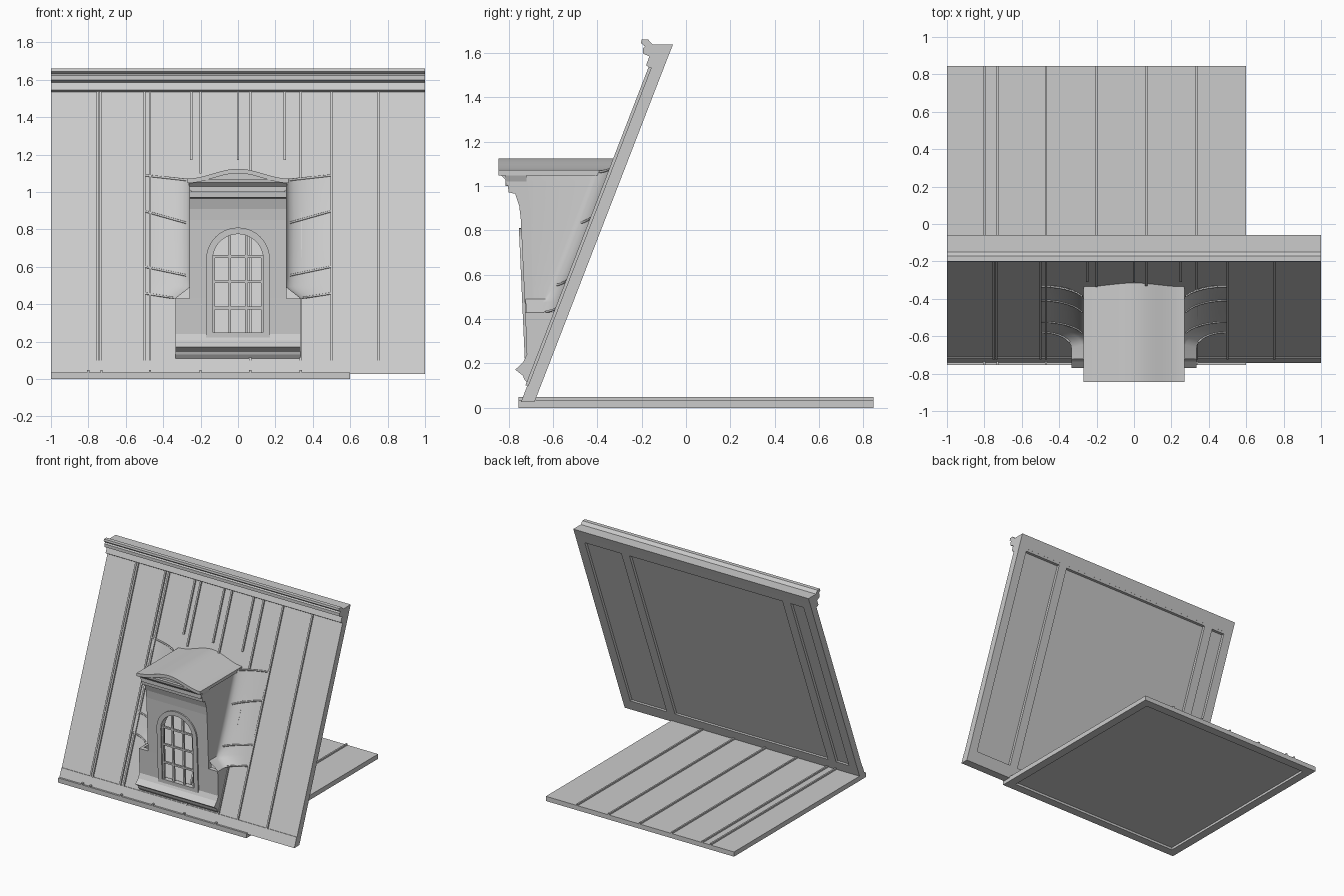
import bpy, bmesh, math

if "Cube" in bpy.data.objects:
    bpy.data.objects.remove(bpy.data.objects["Cube"])

SLOPE = 0.387


def back_y(z):            # rear plane of the leaning roof
    return -0.683 + SLOPE * (z - 0.027)


def roof_y(z):            # front plane of the leaning roof
    return back_y(z) - 0.057


def finish(name, bm, smooth=False):
    bmesh.ops.recalc_face_normals(bm, faces=bm.faces)
    me = bpy.data.meshes.new(name)
    bm.to_mesh(me)
    bm.free()
    ob = bpy.data.objects.new(name, me)
    bpy.context.collection.objects.link(ob)
    if smooth:
        bpy.ops.object.select_all(action='DESELECT')
        ob.select_set(True)
        bpy.context.view_layer.objects.active = ob
        bpy.ops.object.shade_smooth_by_angle(angle=math.radians(35))
    return ob


def prism(name, pts, lo, hi, axis='x', shear=0.0, smooth=False):
    """Extrude a 2D outline along x (y,z outline) or along y (x,z outline)."""
    bm = bmesh.new()

    def put(p, t):
        return (t, p[0], p[1]) if axis == 'x' else (p[0], t - shear * (p[1] - 0.24), p[1])
    a = [bm.verts.new(put(p, lo)) for p in pts]
    b = [bm.verts.new(put(p, hi)) for p in pts]
    bm.faces.new(a)
    bm.faces.new(b)
    for i in range(len(pts)):
        j = (i + 1) % len(pts)
        bm.faces.new((a[i], a[j], b[j], b[i]))
    return finish(name, bm, smooth)


def boxes(name, specs, place):
    """Boxes given as x0,x1, a0,a1 (along the panel), h0,h1 (outward height)."""
    bm = bmesh.new()
    for x0, x1, a0, a1, h0, h1 in specs:
        ring = [[bm.verts.new(place(x, a, h)) for x, a in
                 ((x0, a0), (x1, a0), (x1, a1), (x0, a1))] for h in (h0, h1)]
        bm.faces.new(ring[0])
        bm.faces.new(ring[1])
        for i in range(4):
            j = (i + 1) % 4
            bm.faces.new((ring[0][i], ring[0][j], ring[1][j], ring[1][i]))
    return finish(name, bm)


def mirror_x(ob):
    ob.modifiers.new("mirror", 'MIRROR').use_axis = (True, False, False)


def flat(x, a, h):
    return (x, a, h)


def lean(x, a, h):
    return (x, back_y(a) - h, a)


# Flat roof panel: skin, underside rim, standing seams
boxes("flat_panel_skin", [(-1, 0.6, -0.755, 0.845, 0.018, 0.036)], flat)
boxes("flat_panel_rim", [(-1, 0.6, -0.755, -0.69, 0, 0.018), (-1, 0.6, 0.78, 0.845, 0, 0.018),
                         (-1, -0.935, -0.69, 0.78, 0, 0.018), (0.535, 0.6, -0.69, 0.78, 0, 0.018)], flat)
boxes("flat_panel_seams", [(x - .006, x + .006, -0.755, 0.845, 0.036, 0.048)
                           for x in (-0.8, -0.73, -0.47, -0.2, 0.065, 0.335)], flat)

# Leaning roof panel: skin, back frame, standing seams, foot strip
boxes("lean_panel_skin", [(-1, 1, 0.027, 1.638, 0.022, 0.057)], lean)
boxes("lean_panel_frame", [(-1, 1, 0.027, 0.11, 0, 0.022), (-1, 1, 1.55, 1.638, 0, 0.022)] +
      [(a, b, 0.11, 1.55, 0, 0.022) for a, b in
       ((-1, -0.93), (-0.82, -0.75), (0.55, 0.62), (0.93, 1))], lean)
seams = [(x, 0.1) for x in (-0.75, -0.735, -0.5, -0.47, 0.335, 0.5, 0.75)]
seams += [(x, 1.17) for x in (-0.25, 0, 0.25)] + [(-0.2, 1.1), (0.065, 1.1)]
boxes("lean_panel_seams", [(x - .006, x + .006, z, 1.55, 0.057, 0.07) for x, z in seams], lean)
boxes("seam_behind_window", [(0.059, 0.071, 0.1, 1.1, 0.057, 0.07)], lean)
boxes("foot_strip", [(-1, 1, 0.027, 0.1, 0.057, 0.061)], lean)

# Ridge cornice
prism("ridge_cornice", [(-.165, 1.535), (-.18, 1.545), (-.165, 1.585), (-.195, 1.598),
                        (-.195, 1.622), (-.185, 1.63), (-.203, 1.645), (-.2, 1.66),
                        (-.17, 1.66), (-.15, 1.638), (-.059, 1.638), (-.10, 1.535)], -1, 1)


# Window outline
def arch(r, z0, zs, n=20):
    return [(-r, z0), (r, z0)] + [(r * math.cos(math.pi * i / n), zs + r * math.sin(math.pi * i / n))
                                  for i in range(n + 1)]


cutter = prism("window_cutter", arch(0.135, 0.25, 0.64), -1.0, -0.5, 'y')
cutter.hide_render = True
cutter.hide_viewport = False
cutter.display_type = 'WIRE'


def cut(ob):
    m = ob.modifiers.new("window_hole", 'BOOLEAN')
    m.operation = 'DIFFERENCE'
    m.object = cutter
    m.solver = 'EXACT'


# Dormer front walls, with the sill and the moulded head in their profiles
cut(prism("dormer_lower_wall", [(-.69, .11), (-.715, .11), (-.73, .13), (-.735, .145), (-.77, .172),
                                (-.735, .205), (-.718, .24), (-.725, .43), (-.69, .43)], -.335, .335))
cut(prism("dormer_upper_wall", [(-.69, .43), (-.725, .43), (-.738, .7), (-.745, .85), (-.752, .91),
                                (-.77, .965), (-.80, .972), (-.803, 1.0), (-.815, 1.03),
                                (-.835, 1.05), (-.838, 1.068), (-.72, 1.068), (-.70, .9)], -.258, .258))
cut(prism("window_frame", arch(0.17, 0.19, 0.64), -0.728, -0.695, 'y', 0.045))


# Window bars
def bar(name, x0, x1, z0, z1):
    prism(name, [(x0, z0), (x1, z0), (x1, z1), (x0, z1)], -0.718, -0.703, 'y', 0.045)


for x in (-0.045, 0.045):
    bar("window_upright", x - .007, x + .007, 0.25, 0.768)
for z in (0.38, 0.52, 0.655):
    bar("window_crossbar", -0.135, 0.135, z - .007, z + .007)
for s in (-1, 1):
    bar("window_sash_side", min(s * .122, s * .136), max(s * .122, s * .136), 0.25, 0.65)

# Curved dormer roof and the pediment under it
xs = [-0.27 + 0.54 * i / 24 for i in range(25)]


def bow(x):
    return 1.072 + 0.026 * (math.cos(math.pi * x / 0.27) + 1)


prism("dormer_roof", [(x, bow(x)) for x in xs] + [(x, bow(x) - .024) for x in reversed(xs)],
      -0.845, -0.31, 'y', smooth=True)
prism("pediment", [(x, bow(x) - .02) for x in xs] + [(.25, 1.0), (-.25, 1.0)], -0.815, -0.72, 'y')


# Flared cheeks sweeping from the dormer sides onto the roof
def cheek_row(z):
    f = min(max((z - 0.43) / 0.06, 0), 1)
    xi = 0.335 - 0.077 * f
    rise = 0.025 + 0.045 * math.sin(math.pi * (z - 0.43) / 0.64)
    yf = -0.71 - 0.055 * (z - 0.24)
    yb = max(yf + 0.02, roof_y(z) - 0.08)
    ye = roof_y(z + rise) - 0.004
    row = [(xi, yf, z)]
    for k in range(9):
        t = math.pi / 2 * k / 8
        c = 1 - math.cos(t)
        row.append((xi + (0.495 - xi) * c, yb + (ye - yb) * math.sin(t), z + rise * c))
    return row


bm = bmesh.new()
levels = [0.43, 0.445, 0.46, 0.475, 0.49] + [0.49 + 0.58 * i / 12 for i in range(1, 13)]
rows = [[bm.verts.new(p) for p in cheek_row(z)] for z in levels]
for r, q in zip(rows, rows[1:]):
    for i in range(len(r) - 1):
        bm.faces.new((r[i], r[i + 1], q[i + 1], q[i]))
mirror_x(finish("dormer_cheeks", bm, True))

# Straight sides of the wide dormer foot
side = prism("dormer_foot_sides", [(-.71, .11), (-.72, .43), (roof_y(.43) + .01, .43),
                                   (roof_y(.11) + .01, .11)], 0.315, 0.335)
mirror_x(side)

# Folded seams across the cheeks
for z in (0.432, 0.55, 0.83, 1.062):
    pts = cheek_row(z)[3:]
    cu = bpy.data.curves.new("cheek_seam", 'CURVE')
    cu.dimensions = '3D'
    cu.bevel_depth = 0.006
    cu.bevel_resolution = 1
    sp = cu.splines.new('POLY')
    sp.points.add(len(pts) - 1)
    for p, co in zip(sp.points, pts):
        p.co = (*co, 1)
    ob = bpy.data.objects.new("cheek_seam", cu)
    bpy.context.collection.objects.link(ob)
    mirror_x(ob)
